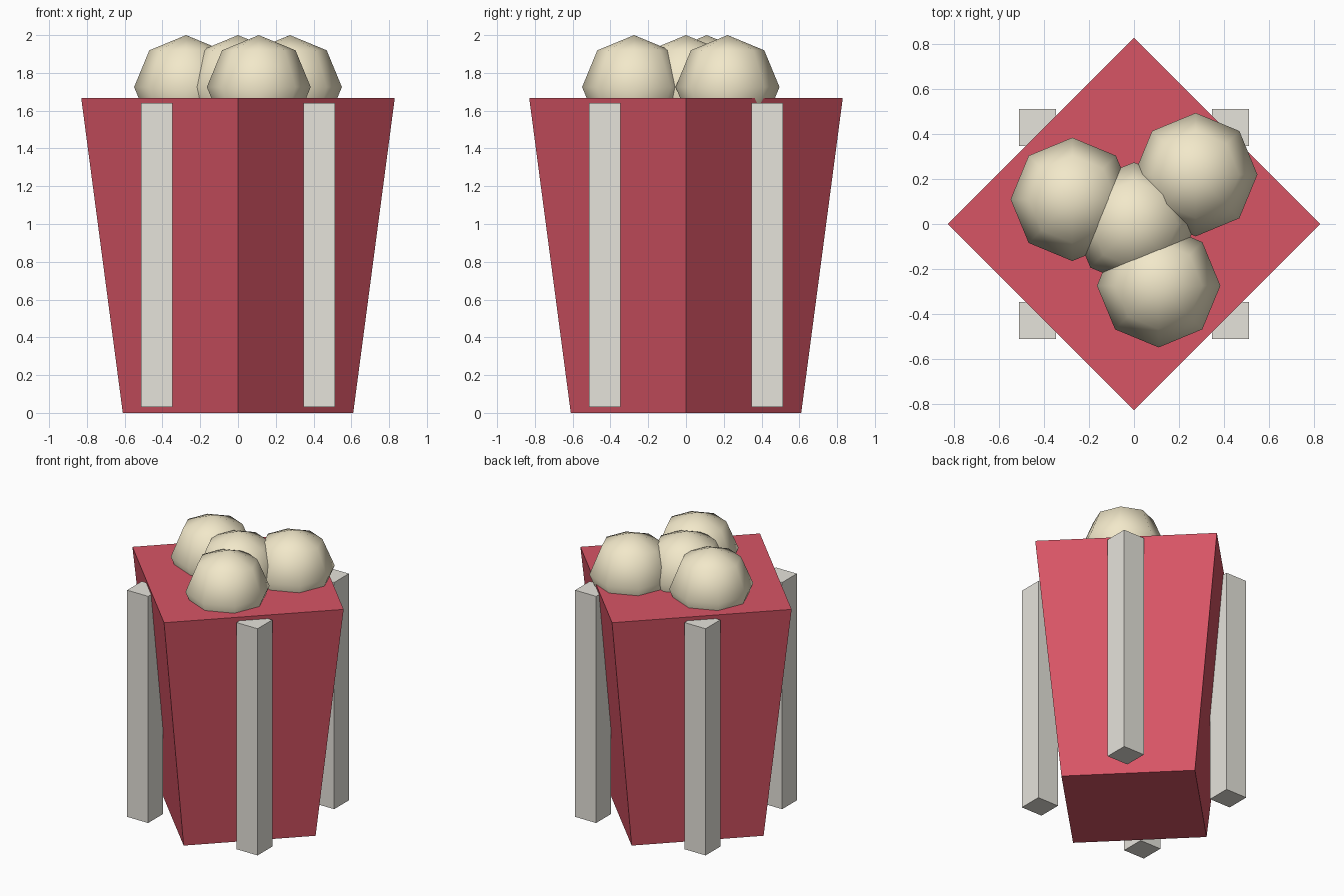
import bpy
from math import pi

if "Cube" in bpy.data.objects:
    bpy.data.objects.remove(bpy.data.objects["Cube"])


def material(name, rgb):
    m = bpy.data.materials.new(name)
    m.diffuse_color = (*rgb, 1)
    m.use_nodes = True
    m.node_tree.nodes["Principled BSDF"].inputs["Base Color"].default_value = m.diffuse_color
    return m


RED = material("red", (0.68, 0.09, 0.13))
WHITE = material("off_white", (0.79, 0.77, 0.71))
CREAM = material("cream", (0.89, 0.81, 0.59))


def finish(name, mat):
    ob = bpy.context.object
    ob.name = name
    ob.data.materials.append(mat)
    return ob


# Four-sided flared tub, corners on the x and y axes
TUB_H = 1.667
bpy.ops.mesh.primitive_cone_add(vertices=4, radius1=0.61, radius2=0.83,
                                depth=TUB_H, location=(0, 0, TUB_H / 2))
finish("tub", RED)

# Upright stripe posts, one against each tub face
for sx, side in ((-1, "left"), (1, "right")):
    for sy, end in ((-1, "front"), (1, "back")):
        bpy.ops.mesh.primitive_cube_add(size=1, location=(sx * 0.43, sy * 0.43, 0.835))
        post = finish(f"stripe_{end}_{side}", WHITE)
        post.scale = (0.165, 0.165, 1.61)

# Low-poly smooth popcorn pieces heaped on top
R = 0.275
for i, (x, y) in enumerate([(0, 0), (0.275, 0.22), (-0.275, 0.11), (0.11, -0.275)], 1):
    bpy.ops.mesh.primitive_uv_sphere_add(segments=8, ring_count=4, radius=R,
                                         location=(x, y, 2 - R))
    finish(f"popcorn_{i}", CREAM)
    bpy.ops.object.shade_smooth()
